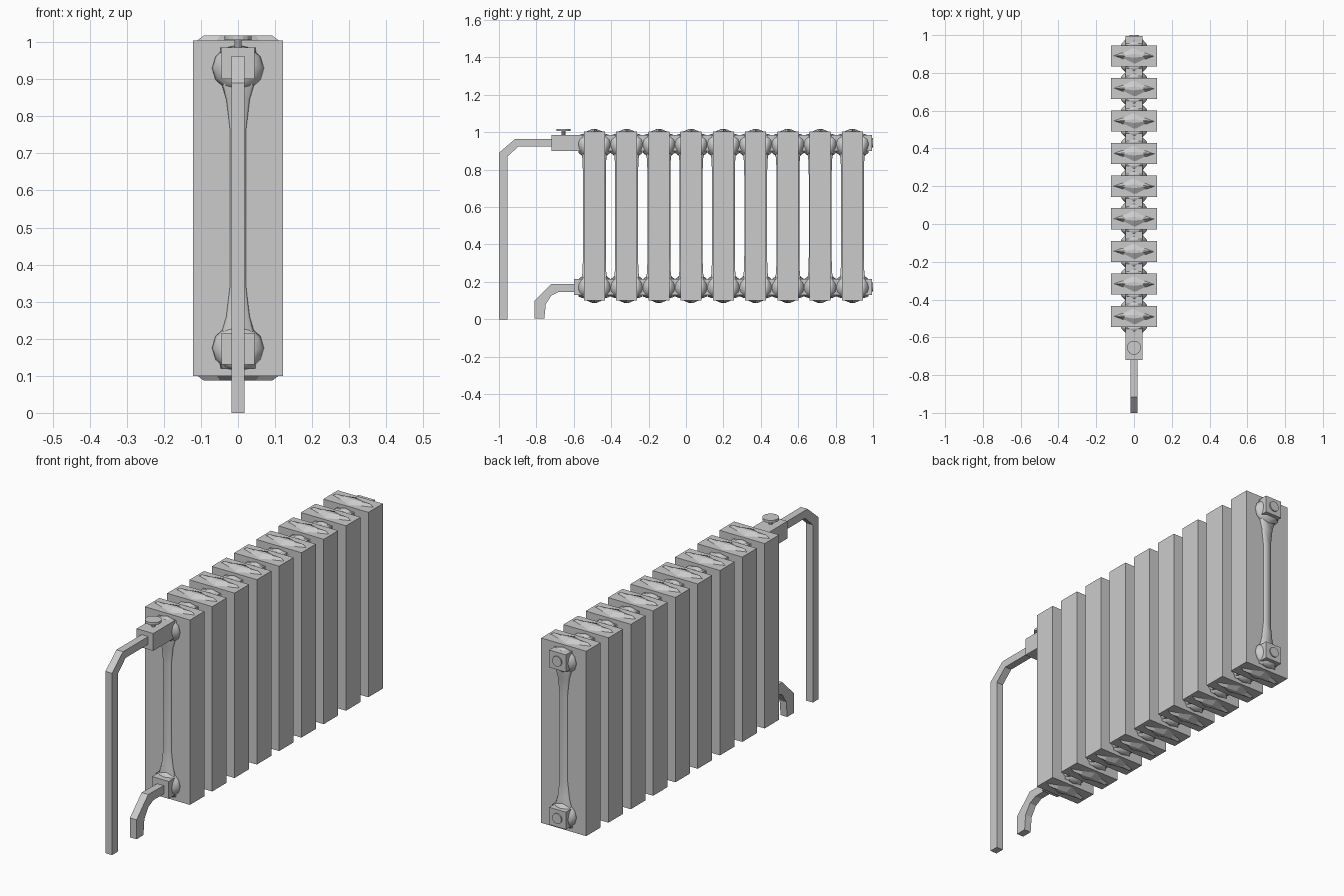
import bpy, bmesh, math
from mathutils import Vector

cube = bpy.data.objects.get("Cube")
if cube:
    bpy.data.objects.remove(cube, do_unlink=True)

grey = bpy.data.materials.new("painted grey")
grey.use_nodes = True
COLOUR = (0.6, 0.6, 0.6, 1)
grey.diffuse_color = COLOUR
grey.node_tree.nodes["Principled BSDF"].inputs["Base Color"].default_value = COLOUR

PITCH, FIRST, COUNT = 0.1725, -0.49, 9
HALF = 0.056            # half depth of a section
MID = 0.5525            # height of the section centre


def finish(name, bm, smooth=False):
    bmesh.ops.recalc_face_normals(bm, faces=bm.faces)
    mesh = bpy.data.meshes.new(name)
    bm.to_mesh(mesh)
    bm.free()
    mesh.materials.append(grey)
    if smooth:
        mesh.shade_smooth()
    obj = bpy.data.objects.new(name, mesh)
    bpy.context.collection.objects.link(obj)
    return obj


def loft(bm, rings):
    """Skin matching rings of points and cap both ends."""
    rows = [[bm.verts.new(p) for p in ring] for ring in rings]
    n = len(rows[0])
    for a, b in zip(rows, rows[1:]):
        for i in range(n):
            j = (i + 1) % n
            bm.faces.new((a[i], a[j], b[j], b[i]))
    bm.faces.new(rows[0])
    bm.faces.new(rows[-1])


def box(bm, x, y0, y1, z0, z1):
    loft(bm, [[(-x, y, z0), (x, y, z0), (x, y, z1), (-x, y, z1)] for y in (y0, y1)])


def pipe(name, profile, x):
    bm = bmesh.new()
    loft(bm, [[(sx, y, z) for y, z in profile] for sx in (-x, x)])
    return finish(name, bm)


def disc(bm, y, z, r, depth, axis, sides=16):
    def ring(h):
        pts = []
        for i in range(sides):
            a = 2 * math.pi * i / sides
            c, s = r * math.cos(a), r * math.sin(a)
            pts.append((c, y + s, z + h) if axis == "Z" else (c, y + h, z + s))
        return pts
    loft(bm, [ring(0), ring(depth)])


def flare_ring(y, rx, rz, z, sides=12):
    return [(rx * math.cos(2 * math.pi * i / sides), y,
             z + rz * math.sin(2 * math.pi * i / sides)) for i in range(sides)]


for k in range(COUNT):
    yc = FIRST + k * PITCH
    # Flat section body
    bm = bmesh.new()
    box(bm, 0.122, yc - HALF, yc + HALF, 0.1, 1.005)
    finish(f"section_{k + 1}", bm)

    # Lens shaped ridges on the top and bottom
    bm = bmesh.new()
    for side in (1, -1):
        z = MID + side * 0.4525
        outline = [(-0.115, 0), (-0.06, -0.02), (0, -0.05), (0.06, -0.02),
                   (0.115, 0), (0.06, 0.02), (0, 0.05), (-0.06, 0.02)]
        loft(bm, [[(x, yc + y, z - side * 0.004) for x, y in outline],
                  [(x * 0.8, yc + y * 0.2, z + side * 0.013) for x, y in outline]])
    finish(f"ridges_{k + 1}", bm)

    # Raised centre rib and the flared collars on both faces
    bm = bmesh.new()
    for face in (1, -1):
        rings = []
        for z, w, out in ((0.12, 0.05, 0.01), (0.19, 0.055, 0.014), (0.26, 0.034, 0.007),
                          (0.34, 0.024, 0.005)):
            rings.append((z, w, out))
        rings += [(2 * MID - z, w, out) for z, w, out in reversed(rings)]
        loft(bm, [[(-w, yc + face * (HALF - 0.004), z), (-w * 0.8, yc + face * (HALF + out), z),
                   (w * 0.8, yc + face * (HALF + out), z), (w, yc + face * (HALF - 0.004), z)]
                  for z, w, out in rings])
        for side in (1, -1):
            z = MID + side * 0.384
            loft(bm, [flare_ring(yc + face * (HALF + d), rx, rz, z - side * shift)
                      for d, rx, rz, shift in ((-0.004, 0.072, 0.065, 0.008),
                                               (0.01, 0.065, 0.058, 0.004),
                                               (0.03, 0.046, 0.046, 0))])
    finish(f"rib_and_collars_{k + 1}", bm, True)

# Square headers joining all sections
for name, y0, z0 in (("top_header", -0.72, 0.9), ("bottom_header", -0.6, 0.13)):
    bm = bmesh.new()
    box(bm, 0.045, y0, 0.994, z0, z0 + 0.085)
    disc(bm, 0.994, z0 + 0.043, 0.025, 0.006, "Y")
    finish(name, bm)

# Valve knob
bm = bmesh.new()
disc(bm, -0.655, 0.98, 0.01, 0.03, "Z", 10)
disc(bm, -0.655, 1.006, 0.037, 0.012, "Z")
finish("valve_knob", bm)

# Square feed and return pipes
pipe("feed_pipe", [(-0.71, 0.925), (-0.895, 0.925), (-0.955, 0.87), (-0.955, 0),
                   (-1, 0), (-1, 0.89), (-0.915, 0.963), (-0.71, 0.963)], 0.018)
pipe("return_pipe", [(-0.58, 0.147), (-0.68, 0.147), (-0.72, 0.127), (-0.75, 0.08),
                     (-0.757, 0.005), (-0.81, 0.005), (-0.81, 0.1), (-0.72, 0.19),
                     (-0.58, 0.187)], 0.018)
